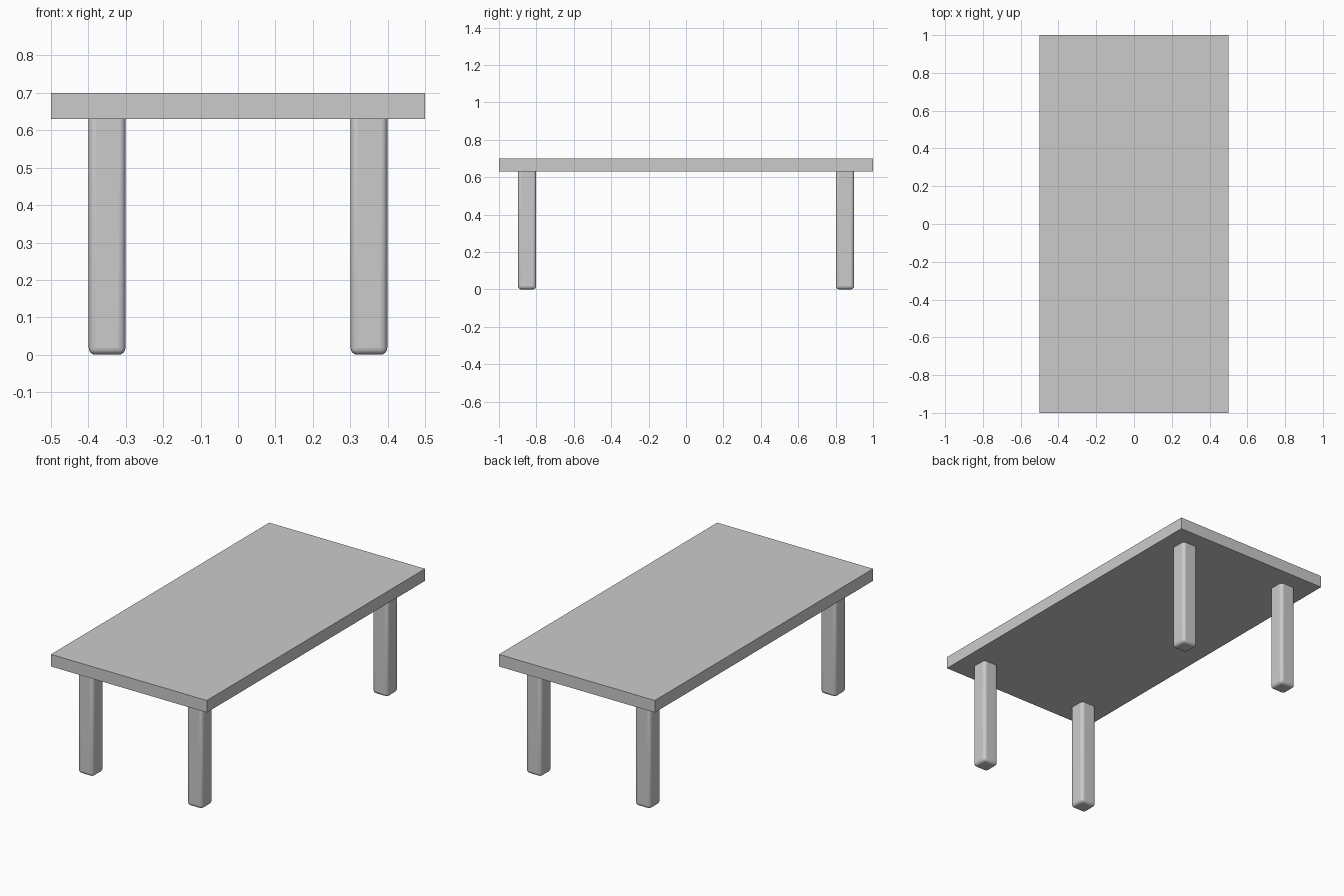
import bpy, math

if "Cube" in bpy.data.objects:
    bpy.data.objects.remove(bpy.data.objects["Cube"])


def box(name, lo, hi):
    size = [b - a for a, b in zip(lo, hi)]
    mid = [(a + b) / 2 for a, b in zip(lo, hi)]
    bpy.ops.mesh.primitive_cube_add(size=1, location=mid)
    ob = bpy.context.object
    ob.name = name
    ob.scale = size
    bpy.ops.object.transform_apply(location=False, rotation=False, scale=True)
    return ob


# Sharp-edged slab top
box("table_top", (-0.5, -1, 0.63), (0.5, 1, 0.70))

# Four rounded legs, set slightly into the top
for y, end in ((-0.85, "front"), (0.85, "back")):
    for x, side in ((-0.35, "left"), (0.35, "right")):
        leg = box(f"{end}_{side}_leg", (x - 0.049, y - 0.049, 0), (x + 0.049, y + 0.049, 0.65))
        bevel = leg.modifiers.new("rounded_edges", 'BEVEL')
        bevel.width = 0.018
        bevel.segments = 4
        bpy.ops.object.shade_smooth_by_angle(angle=math.radians(30))
